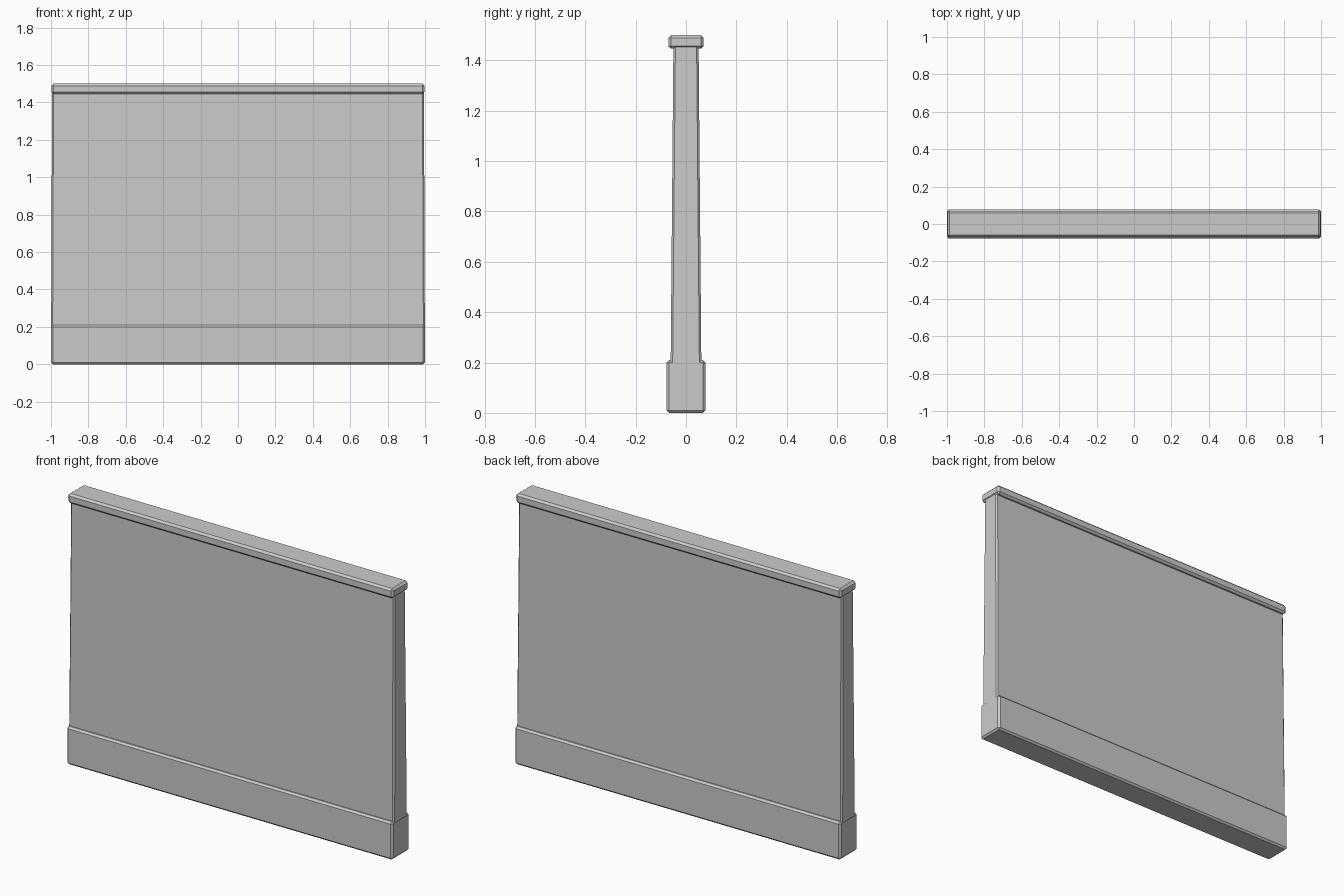
import bpy, bmesh

if "Cube" in bpy.data.objects:
    bpy.data.objects.remove(bpy.data.objects["Cube"])


def slab(name, z0, z1, bottom, top, bevel):
    """Tapered box with chamfered edges; bottom/top are (half x, half y)."""
    bm = bmesh.new()
    bmesh.ops.create_cube(bm, size=2)
    for v in bm.verts:
        hx, hy = top if v.co.z > 0 else bottom
        v.co = (v.co.x * hx, v.co.y * hy, z1 if v.co.z > 0 else z0)
    bmesh.ops.bevel(bm, geom=bm.edges[:], offset=bevel, segments=1,
                    profile=0.5, affect='EDGES')
    mesh = bpy.data.meshes.new(name)
    bm.to_mesh(mesh)
    bm.free()
    obj = bpy.data.objects.new(name, mesh)
    bpy.context.collection.objects.link(obj)
    return obj


# Wide plinth along the floor
slab("wall_base", 0.0, 0.21, (1.0, 0.077), (1.0, 0.077), 0.01)
# Slightly tapering panel
slab("wall_panel", 0.19, 1.465, (0.999, 0.061), (0.994, 0.05), 0.008)
# Overhanging cap rail
slab("wall_cap", 1.446, 1.5, (0.998, 0.07), (0.998, 0.07), 0.011)
